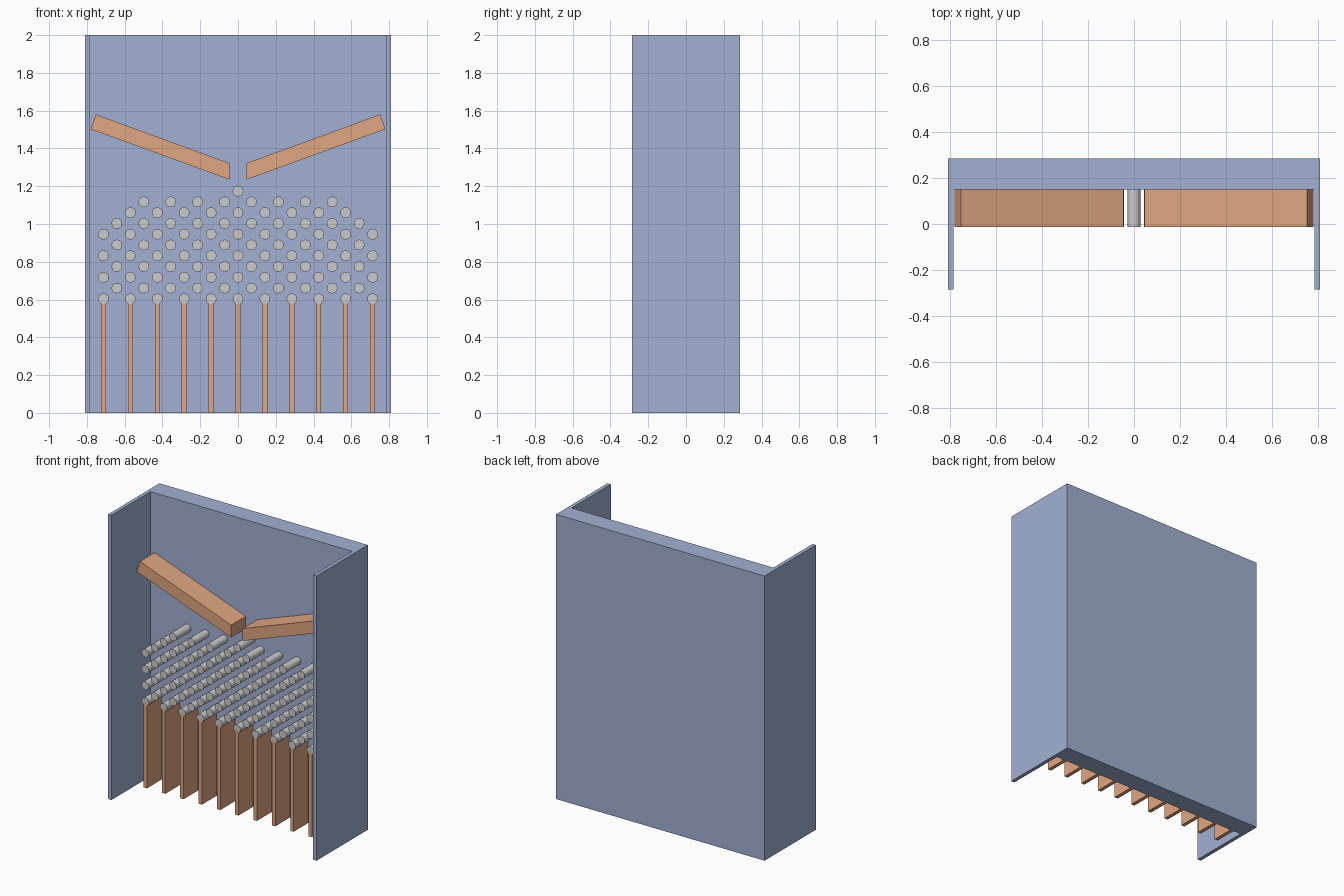
import bpy, bmesh, math

if "Cube" in bpy.data.objects:
    bpy.data.objects.remove(bpy.data.objects["Cube"])

def material(name, rgb):
    m = bpy.data.materials.new(name)
    m.diffuse_color = (*rgb, 1)
    m.use_nodes = True
    m.node_tree.nodes["Principled BSDF"].inputs["Base Color"].default_value = m.diffuse_color
    return m

BLUE = material("board_blue", (0.36, 0.44, 0.65))
ORANGE = material("wood_orange", (0.75, 0.38, 0.22))
FRONT, BACK = -0.012, 0.15      # depth range of the playing parts

def prism(name, profile, y0, y1, mat=None):
    """Extrude an (x, z) outline from y0 to y1."""
    bm = bmesh.new()
    face = bm.faces.new([bm.verts.new((x, y0, z)) for x, z in profile])
    ext = bmesh.ops.extrude_face_region(bm, geom=[face])["geom"]
    bmesh.ops.translate(bm, vec=(0, y1 - y0, 0),
                        verts=[v for v in ext if isinstance(v, bmesh.types.BMVert)])
    bmesh.ops.recalc_face_normals(bm, faces=bm.faces)
    me = bpy.data.meshes.new(name)
    bm.to_mesh(me)
    bm.free()
    ob = bpy.data.objects.new(name, me)
    bpy.context.collection.objects.link(ob)
    if mat:
        me.materials.append(mat)
    return ob

def box(name, x0, x1, y0, y1, z0, z1, mat):
    return prism(name, [(x0, z0), (x1, z0), (x1, z1), (x0, z1)], y0, y1, mat)

# Back board and side walls
box("back_board", -0.784, 0.784, BACK, 0.285, 0, 2, BLUE)
box("side_wall_left", -0.81, -0.784, -0.285, 0.285, 0, 2, BLUE)
box("side_wall_right", 0.784, 0.81, -0.285, 0.285, 0, 2, BLUE)

# Funnel ramps
ramp = [(0.045, 1.235), (0.78, 1.502), (0.753, 1.58), (0.045, 1.322)]
for side, s in (("left", -1), ("right", 1)):
    prism("funnel_ramp_" + side, [(s * x, z) for x, z in ramp], FRONT, BACK, ORANGE)

# Slot dividers
STEP = 0.1425
for i in range(11):
    x = (i - 5) * STEP
    box(f"slot_divider_{i + 1}", x - 0.013, x + 0.013, FRONT, BACK, 0, 0.6, ORANGE)

# Staggered pegs, rows listed from the bottom up
for row, count in enumerate((11, 10, 11, 10, 11, 10, 11, 10, 9, 8, 1)):
    for i in range(count):
        x, z = (i - (count - 1) / 2) * STEP, 0.604 + row * 0.057
        bpy.ops.mesh.primitive_cylinder_add(
            vertices=32, radius=0.028, depth=BACK - FRONT,
            location=(x, (FRONT + BACK) / 2, z), rotation=(math.pi / 2, 0, 0))
        peg = bpy.context.object
        peg.name = f"peg_{row + 1}_{i + 1}"
        bpy.ops.object.shade_smooth_by_angle()
